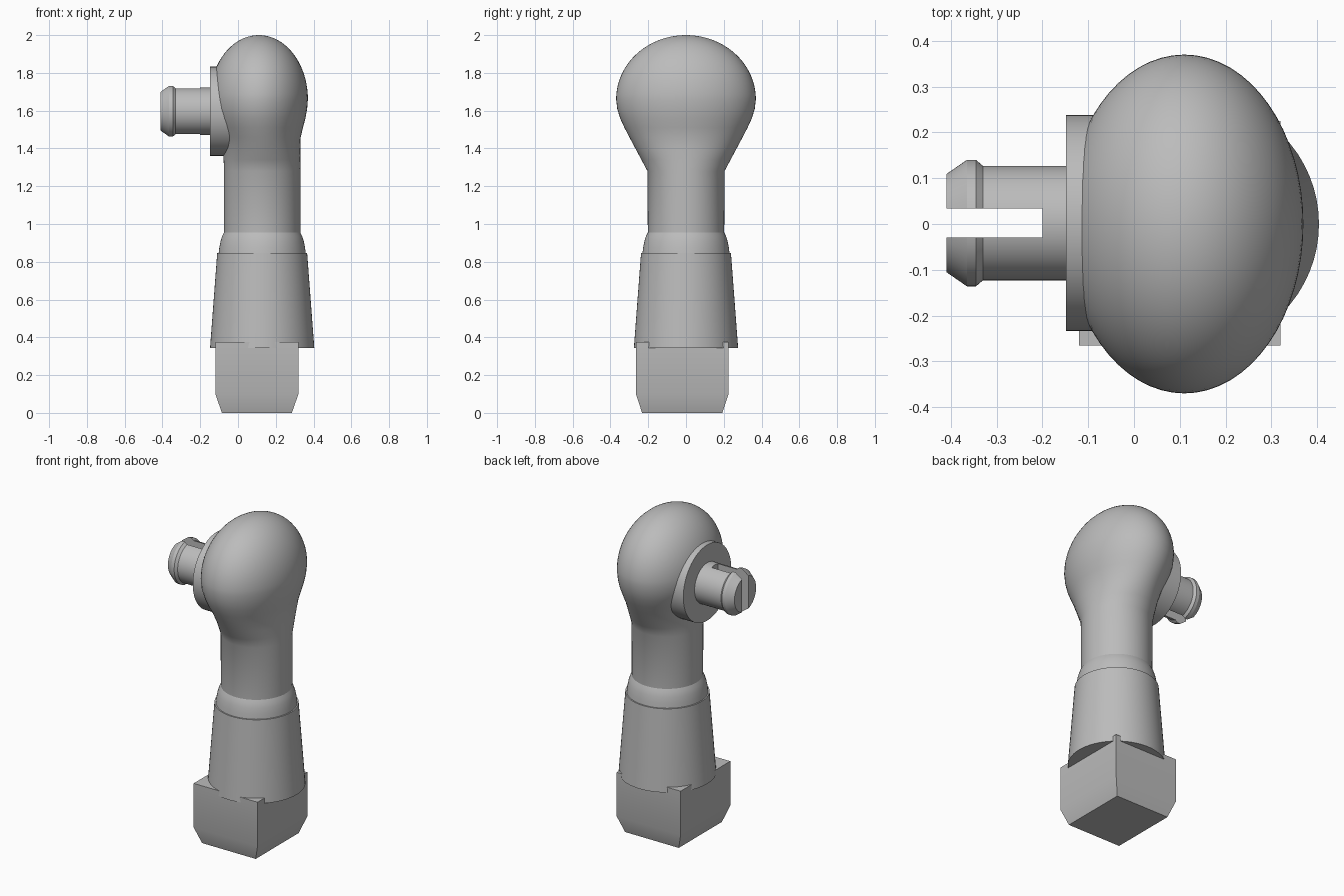
import bpy, bmesh, math
from mathutils import Matrix

cube = bpy.data.objects.get("Cube")
if cube:
    bpy.data.objects.remove(cube, do_unlink=True)

grey = bpy.data.materials.new("plastic_grey")
grey.use_nodes = True
colour = (0.5, 0.5, 0.5, 1)
grey.diffuse_color = colour
grey.node_tree.nodes["Principled BSDF"].inputs["Base Color"].default_value = colour


def loft(name, sections, sides=64, turn=0.0, matrix=None):
    """Join elliptical rings (height, centre x, radius x, radius y) into a closed skin."""
    bm = bmesh.new()
    rings = []
    for z, cx, rx, ry in sections:
        ring = []
        for i in range(sides):
            a = math.tau * i / sides + turn
            ring.append(bm.verts.new((cx + rx * math.cos(a), ry * math.sin(a), z)))
        rings.append(ring)
    for low, high in zip(rings, rings[1:]):
        for i in range(sides):
            j = (i + 1) % sides
            bm.faces.new((low[i], low[j], high[j], high[i]))
    bm.faces.new(rings[0][::-1])
    bm.faces.new(rings[-1])
    if matrix:
        bm.transform(matrix)
    bmesh.ops.recalc_face_normals(bm, faces=bm.faces)
    mesh = bpy.data.meshes.new(name)
    bm.to_mesh(mesh)
    bm.free()
    mesh.materials.append(grey)
    obj = bpy.data.objects.new(name, mesh)
    bpy.context.collection.objects.link(obj)
    return obj


def activate(obj):
    bpy.ops.object.select_all(action='DESELECT')
    obj.select_set(True)
    bpy.context.view_layer.objects.active = obj


def smooth(obj):
    activate(obj)
    bpy.ops.object.shade_smooth_by_angle(angle=math.radians(30))


arm_x = 0.128

# Square foot with tapered lower edge
d = math.sqrt(2)
foot = loft("foot", [(0, 0, 0.185 * d, 0.2125 * d), (0.1, 0, 0.22 * d, 0.245 * d),
                     (0.375, 0, 0.22 * d, 0.245 * d)],
            sides=4, turn=math.pi / 4, matrix=Matrix.Translation((0.1, -0.02, 0)))
smooth(foot)

# Tapered sleeve and its rounded shoulder
smooth(loft("sleeve", [(z, arm_x, r, r) for z, r in ((0.343, 0.276), (0.847, 0.238))]))
shoulder = [(0.84, 0.231), (0.875, 0.227), (0.91, 0.22), (0.935, 0.212), (0.955, 0.202)]
smooth(loft("sleeve_shoulder", [(z, arm_x, r, r) for z, r in shoulder]))

# Neck flaring into an egg-shaped head
profile = [(0.9, arm_x, 0.202, 0.202), (1.28, arm_x, 0.202, 0.204),
           (1.34, 0.127, 0.203, 0.236), (1.4, 0.125, 0.205, 0.268),
           (1.46, 0.12, 0.212, 0.3), (1.51, 0.115, 0.229, 0.326),
           (1.56, 0.112, 0.245, 0.349), (1.61, 0.11, 0.256, 0.364)]
for i in range(20):
    t = math.pi / 2 * i / 20
    profile.append((1.66 + 0.34 * math.sin(t), 0.11, 0.26 * math.cos(t), 0.37 * math.cos(t)))
profile.append((2.0, 0.11, 0.002, 0.003))
smooth(loft("neck_and_head", profile))

# Side flange and clip pin, turned to lie along x
sideways = Matrix.Translation((0, 0.002, 1.597)) @ Matrix.Rotation(math.pi / 2, 4, 'Y')
smooth(loft("flange", [(x, 0, 0.236, 0.236) for x in (-0.148, 0.05)], matrix=sideways))
pin_profile = [(-0.41, 0.107), (-0.365, 0.138), (-0.345, 0.138), (-0.33, 0.125), (-0.1, 0.125)]
pin = loft("clip_pin", [(x, 0, r, r) for x, r in pin_profile], matrix=sideways)

# Slot through the pin tip
cutter = loft("slot_cutter", [(1.3, -0.35, 0.15 * d, 0.0315 * d), (1.9, -0.35, 0.15 * d, 0.0315 * d)],
              sides=4, turn=math.pi / 4, matrix=Matrix.Translation((0, 0.002, 0)))
cutter.hide_render = True
cut = pin.modifiers.new("slot", 'BOOLEAN')
cut.operation = 'DIFFERENCE'
cut.solver = 'EXACT'
cut.object = cutter
activate(pin)
bpy.ops.object.modifier_apply(modifier=cut.name)
bpy.data.objects.remove(cutter, do_unlink=True)
smooth(pin)
